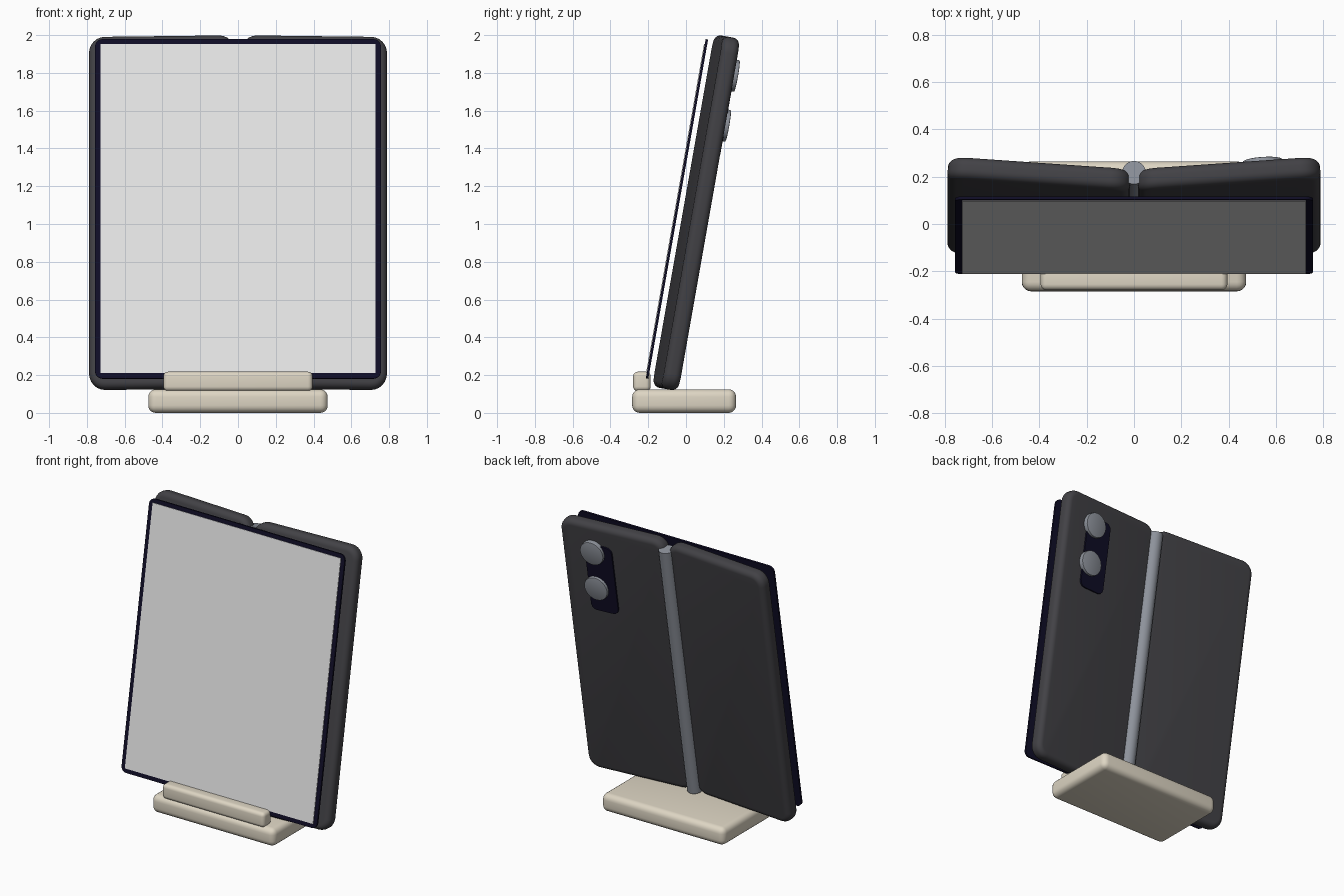
import bpy, bmesh, math
from mathutils import Matrix, Vector

if "Cube" in bpy.data.objects:
    bpy.data.objects.remove(bpy.data.objects["Cube"])


def material(name, r, g, b):
    m = bpy.data.materials.new(name)
    m.diffuse_color = (r, g, b, 1)
    m.use_nodes = True
    m.node_tree.nodes["Principled BSDF"].inputs["Base Color"].default_value = m.diffuse_color
    return m


BODY = material("charcoal", 0.055, 0.054, 0.061)
NAVY = material("dark_navy", 0.005, 0.004, 0.02)
GLASS = material("screen_grey", 0.8, 0.8, 0.8)
METAL = material("steel_grey", 0.27, 0.29, 0.33)
BEIGE = material("warm_beige", 0.73, 0.67, 0.55)

# The phone is modelled upright, then leaned back
TILT = Matrix.Rotation(math.radians(-10), 4, 'X')


def finish(name, bm, mat, matrix):
    bmesh.ops.transform(bm, matrix=matrix, verts=bm.verts)
    bmesh.ops.recalc_face_normals(bm, faces=bm.faces)
    mesh = bpy.data.meshes.new(name)
    bm.to_mesh(mesh)
    bm.free()
    mesh.materials.append(mat)
    mesh.polygons.foreach_set("use_smooth", [True] * len(mesh.polygons))
    mesh.set_sharp_from_angle(angle=math.radians(35))
    ob = bpy.data.objects.new(name, mesh)
    bpy.context.collection.objects.link(ob)
    return ob


def bevel(bm, edges, width, segments):
    bmesh.ops.bevel(bm, geom=edges, offset=width, offset_type='OFFSET',
                    segments=segments, profile=0.5, affect='EDGES')


def box(name, lo, hi, mat, matrix=Matrix(), corner=0, rim=0, segments=5):
    """Box with rounded corners seen from the front, then rounded front and back rims."""
    lo, hi = Vector(lo), Vector(hi)
    bm = bmesh.new()
    bmesh.ops.create_cube(bm, size=1)
    size = hi - lo
    bmesh.ops.transform(bm, verts=bm.verts, matrix=Matrix.Translation((lo + hi) / 2)
                        @ Matrix.Diagonal((*size, 1)))
    if corner:
        along_y = [e for e in bm.edges
                   if abs(e.verts[0].co.y - e.verts[1].co.y) > size.y / 2]
        bevel(bm, along_y, corner, segments)
    if rim:
        edges = [e for e in bm.edges if not corner
                 or abs(e.verts[0].co.y - e.verts[1].co.y) < size.y / 2]
        bevel(bm, edges, rim, segments)
    return finish(name, bm, mat, matrix)


def cylinder(name, radius, depth, mat, matrix, rim=0):
    bm = bmesh.new()
    bmesh.ops.create_cone(bm, cap_ends=True, segments=32, radius1=radius,
                          radius2=radius, depth=depth)
    if rim:
        bevel(bm, [e for e in bm.edges
                   if abs(e.verts[0].co.z - e.verts[1].co.z) < 1e-4], rim, 2)
    return finish(name, bm, mat, matrix)


# Stand: base slab and front lip
box("stand_base", (-0.475, -0.285, 0), (0.475, 0.265, 0.125), BEIGE, rim=0.04)
box("stand_lip", (-0.395, -0.28, 0.115), (0.395, -0.187, 0.218), BEIGE, rim=0.025)

# Two body halves, folded slightly back around the hinge
FOLD_Y = -0.1585
HALF_T = 0.0465


def fold(side):
    return (TILT @ Matrix.Translation((0, FOLD_Y, 0))
            @ Matrix.Rotation(math.radians(4) * side, 4, 'Z'))


for side, label in ((-1, "left"), (1, "right")):
    x0, x1 = sorted((0.015 * side, 0.79 * side))
    box(label + "_body_half", (x0, -HALF_T, 0.106), (x1, HALF_T, 2.0), BODY,
        fold(side), corner=0.085, rim=0.036, segments=6)

# Hinge spine
cylinder("hinge", 0.05, 1.83, METAL, TILT @ Matrix.Translation((0, -0.123, 1.035)))

# Flat display: dark bezel plate with the lit screen on it
box("screen_bezel", (-0.757, -0.241, 0.143), (0.757, -0.228, 1.967), NAVY, TILT,
    corner=0.04)
box("screen", (-0.728, -0.245, 0.172), (0.728, -0.240, 1.94), GLASS, TILT)

# Camera island and two lenses on the back of the right half
box("camera_island", (0.41, HALF_T - 0.01, 1.36), (0.61, HALF_T + 0.011, 1.86), NAVY,
    fold(1), corner=0.04, segments=3)
for label, z in (("upper", 1.803), ("lower", 1.535)):
    cylinder(label + "_lens", 0.085, 0.04, METAL,
             fold(1) @ Matrix.Translation((0.55, HALF_T + 0.01, z))
             @ Matrix.Rotation(math.pi / 2, 4, 'X'), rim=0.005)
